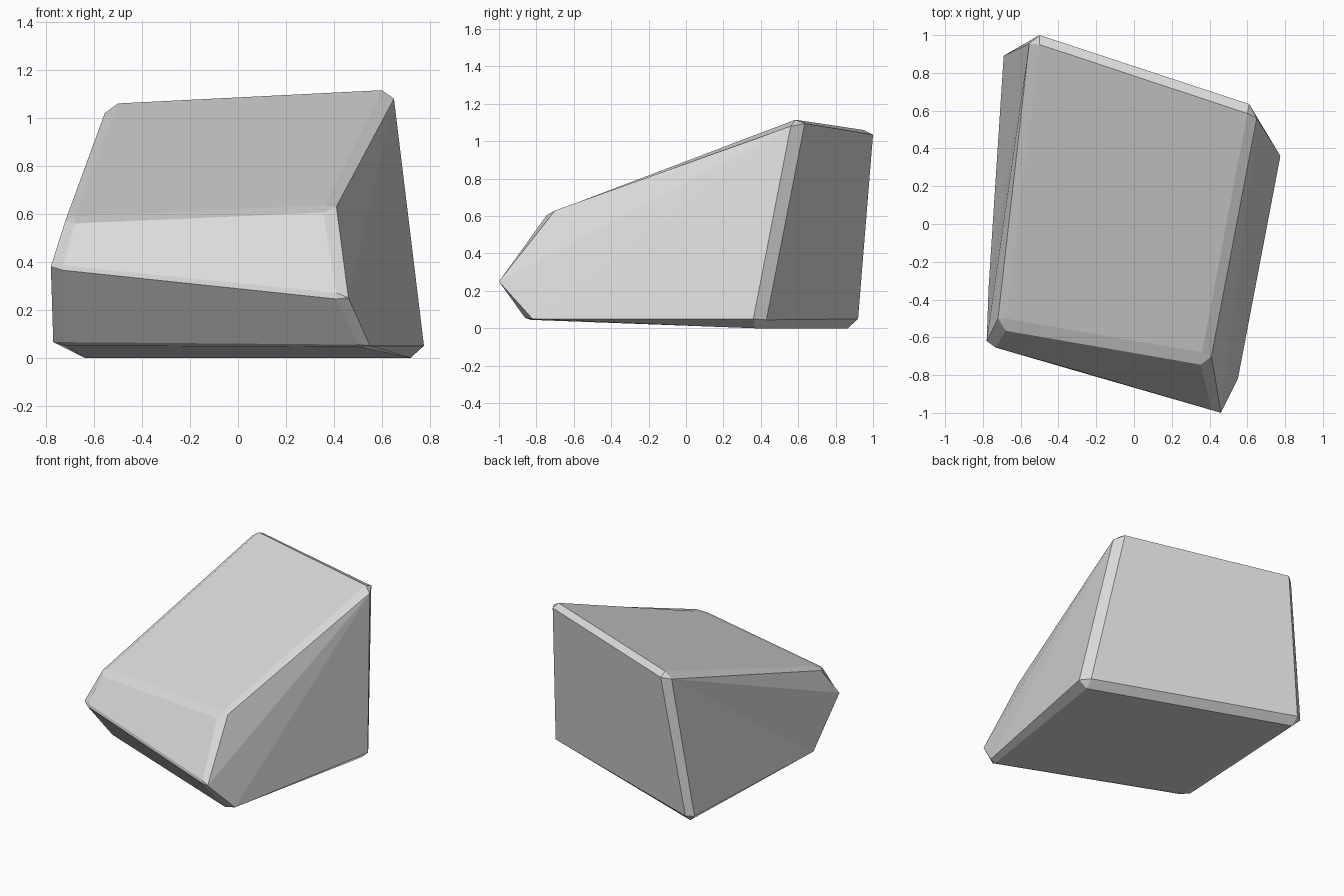
import bpy
import bmesh

# Remove the default cube only
cube = bpy.data.objects.get("Cube")
if cube:
    bpy.data.objects.remove(cube, do_unlink=True)

# Single stone material
stone = bpy.data.materials.new("light_grey_stone")
stone.use_nodes = True
grey = (0.7, 0.7, 0.7, 1)
stone.diffuse_color = grey
stone.node_tree.nodes["Principled BSDF"].inputs["Base Color"].default_value = grey

# The boulder is a skewed five-sided prism with chamfered corners.
# Corners run round the profile: back top, front top, front middle,
# front bottom, back bottom. Each chamfered corner has three points:
# on the end face, on the previous profile face, on the next profile face.
right_end = [
    ((-.555, .955, 1.02), (-.5, 1, 1.035), (-.5, .95, 1.06)),
    ((-.72, -.5, .57), (-.68, -.5, .59), (-.68, -.565, .56)),
    ((-.78, -.62, .38), (-.73, -.65, .385), (-.73, -.655, .365)),
    ((-.77, -.34, .065), (-.72, -.39, .065), (-.72, -.34, .05)),
    ((-.69, .89, .05), (-.64, .865, 0), (-.64, .92, .05)),
]
left_end = [
    ((.65, .56, 1.08), (.61, .635, 1.095), (.6, .585, 1.115)),
    ((.41, -.7, .63), (.36, -.68, .635), (.355, -.745, .605)),
    ((.46, -1, .25), (.41, -.985, .27), (.41, -.985, .245)),
    ((.55, -.82, .05), (.5, -.86, .055), (.5, -.83, .045)),
    ((.775, .36, .05), (.72, .37, 0), (.73, .43, .045)),
]
END, PREV, NEXT = range(3)


def build_boulder(name, ends, material):
    bm = bmesh.new()
    rings = [[[bm.verts.new(p) for p in corner] for corner in end] for end in ends]
    count = len(rings[0])

    for ring in rings:
        # End face, fanned from the back top corner
        for i in range(1, count - 1):
            bm.faces.new((ring[0][END], ring[i][END], ring[i + 1][END]))
        # Corner facets and chamfers around the end face
        for i in range(count):
            here, after = ring[i], ring[(i + 1) % count]
            bm.faces.new(here)
            bm.faces.new((here[END], after[END], after[PREV], here[NEXT]))

    # Broad faces and the long chamfers joining both ends
    a, b = rings
    for i in range(count):
        j = (i + 1) % count
        bm.faces.new((a[i][NEXT], a[j][PREV], b[j][PREV], b[i][NEXT]))
        bm.faces.new((a[i][PREV], a[i][NEXT], b[i][NEXT], b[i][PREV]))

    bmesh.ops.recalc_face_normals(bm, faces=bm.faces[:])
    mesh = bpy.data.meshes.new(name)
    bm.to_mesh(mesh)
    bm.free()
    mesh.materials.append(material)
    obj = bpy.data.objects.new(name, mesh)
    bpy.context.collection.objects.link(obj)
    return obj


build_boulder("boulder", (right_end, left_end), stone)
